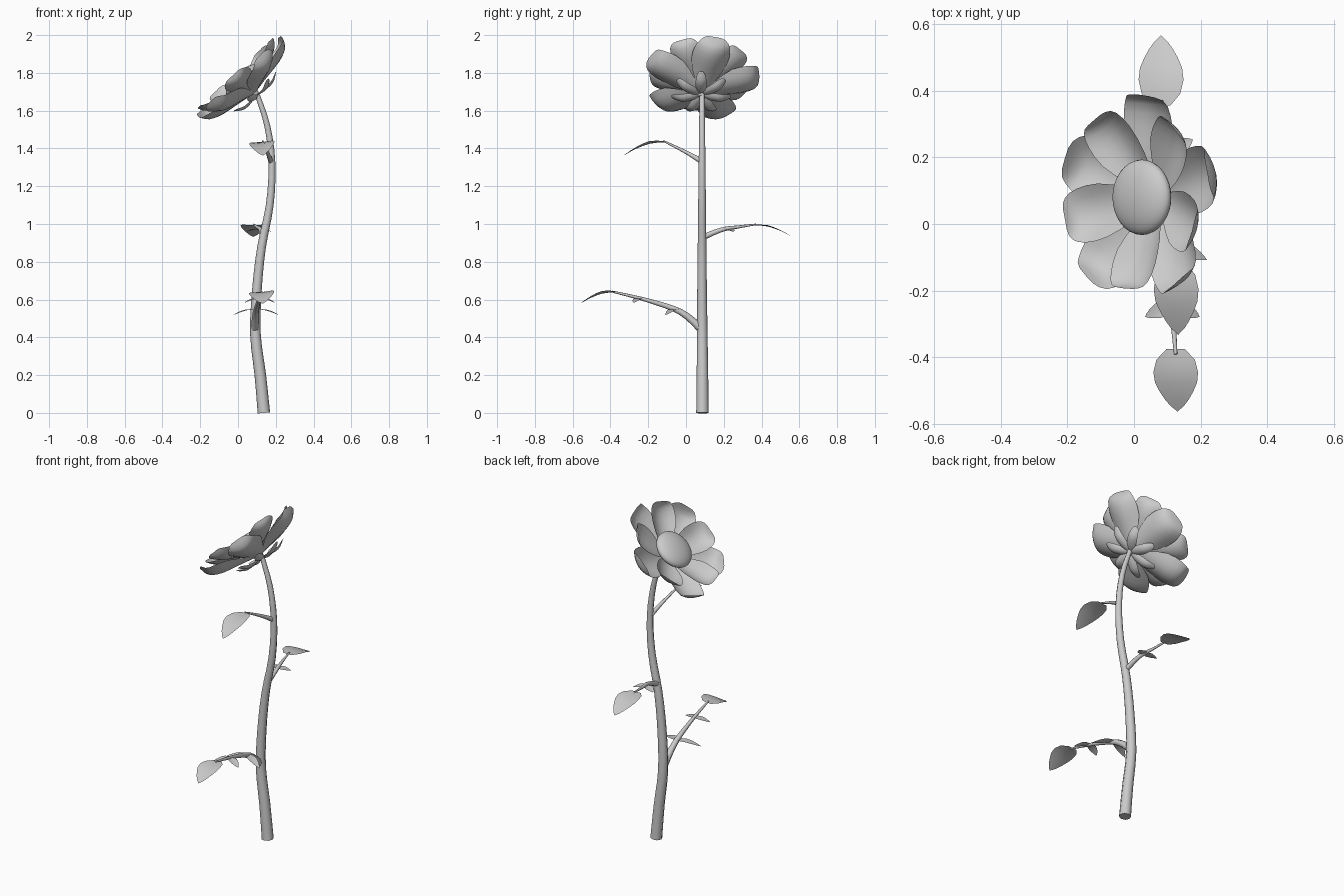
import bpy
from math import sin, pi, radians, sqrt
from mathutils import Vector, Matrix

if "Cube" in bpy.data.objects:
    bpy.data.objects.remove(bpy.data.objects["Cube"])


def lerp_points(pts, t):
    """Smooth (Catmull-Rom) sample of a short list of points."""
    n = len(pts) - 1
    i = min(int(t * n), n - 1)
    u = t * n - i
    p = [Vector(pts[max(0, min(n, i + k))]) for k in (-1, 0, 1, 2)]
    return 0.5 * (2 * p[1] + (p[2] - p[0]) * u + (2 * p[0] - 5 * p[1] + 4 * p[2] - p[3]) * u * u
                  + (3 * p[1] - p[0] - 3 * p[2] + p[3]) * u ** 3)


def blade(name, profile, width, matrix, cup=0.0, rows=10, cols=6):
    """Leaf-like sheet: profile is (length, height), width(t) is the half width."""
    verts, faces = [], []
    peak = max(width(i / 20) for i in range(21))
    for r in range(rows + 1):
        t = 1 - (1 - r / rows) ** 1.5
        p = lerp_points(profile, t)
        w = max(width(t), 0.0005)
        for c in range(cols + 1):
            s = 2 * c / cols - 1
            verts.append(matrix @ Vector((p.x, s * w, p.y + cup * (s * w / peak) ** 2)))
    for r in range(rows):
        for c in range(cols):
            a = r * (cols + 1) + c
            faces.append((a, a + cols + 1, a + cols + 2, a + 1))
    me = bpy.data.meshes.new(name)
    me.from_pydata(verts, [], faces)
    me.shade_smooth()
    ob = bpy.data.objects.new(name, me)
    bpy.context.collection.objects.link(ob)
    return ob


def tube(name, pts, r0, r1, steps=12):
    """Tapered round tube through points."""
    cu = bpy.data.curves.new(name, 'CURVE')
    cu.dimensions = '3D'
    cu.bevel_depth = 1
    cu.bevel_resolution = 2
    cu.use_fill_caps = True
    sp = cu.splines.new('POLY')
    sp.points.add(steps)
    for i, q in enumerate(sp.points):
        t = i / steps
        q.co = (*lerp_points(pts, t), 1)
        q.radius = r0 + (r1 - r0) * t
    sp.use_smooth = True
    ob = bpy.data.objects.new(name, cu)
    bpy.context.collection.objects.link(ob)
    bpy.ops.object.select_all(action='DESELECT')
    ob.select_set(True)
    bpy.context.view_layer.objects.active = ob
    bpy.ops.object.convert(target='MESH')
    bpy.ops.object.shade_smooth_by_angle(angle=radians(50))


# Stem
tube("stem", [(.137, .087, 0), (.118, .087, .2), (.092, .086, .42), (.1, .085, .65),
              (.125, .085, .88), (.168, .085, 1.1), (.18, .085, 1.32),
              (.155, .085, 1.52), (.1, .085, 1.69)], .033, .013, 24)

# Flower frame: local z is the tilted facing direction, local x points uphill
tilt = Matrix.Translation((.1, .08, 1.68)) @ Matrix.Rotation(radians(-43), 4, 'Y')


def rounded(base, peak, full=.52):
    """Half width growing from base to peak, closing in a round end."""
    def width(t):
        if t < full:
            return base + (peak - base) * sin(pi / 2 * t / full)
        return peak * sqrt(max(0, 1 - ((t - full) / (1 - full)) ** 2))
    return width


def ring(name, count, start, profile, width, cup):
    for i in range(count):
        m = tilt @ Matrix.Rotation(radians(start) + 2 * pi * i / count, 4, 'Z')
        blade(f"{name}_{i + 1}", profile, width, m, cup)


# Spoon-shaped petals in two rings, and sepals underneath
ring("outer_petal", 5, 14, [(.02, .02), (.09, .032), (.165, .042), (.235, .055), (.29, .085), (.308, .145)],
     rounded(.015, .1), .05)
ring("inner_petal", 5, 50, [(.02, .05), (.09, .066), (.155, .08), (.215, .098), (.26, .128), (.274, .165)],
     rounded(.015, .086), .04)
ring("sepal", 7, 0, [(.005, .005), (.05, -.008), (.11, -.008), (.162, .024)],
     rounded(.006, .03), .014)

# Flower centre dome
bpy.ops.mesh.primitive_uv_sphere_add(segments=32, ring_count=16, radius=1)
centre = bpy.context.object
centre.name = "flower_centre"
centre.matrix_world = tilt @ Matrix.Translation((0, 0, .112)) @ Matrix.Diagonal((.113, .113, .045, 1))
bpy.ops.object.shade_smooth_by_angle()

# Receptacle joining stem and flower
tube("receptacle", [tilt @ Vector((0, 0, h)) for h in (-.01, .04, .09)], .014, .04, 4)


def leaf(name, base, heading, length, half, drop, roll=0):
    m = (Matrix.Translation(base) @ Matrix.Rotation(radians(heading), 4, 'Z')
         @ Matrix.Rotation(radians(roll), 4, 'X'))
    prof = [(0, 0), (length * .35, -drop * .1), (length * .7, -drop * .5), (length, -drop)]
    outline = [(half * k, 0) for k in (.42, .84, 1, .95, .72, .4, 0)]
    blade(name, prof, lambda t: lerp_points(outline, t).x, m, half * .1, 8, 4)


# Side branches, each with a leaf at the tip
tube("lower_branch", [(.09, .075, .45), (.095, -.03, .535), (.11, -.2, .595), (.125, -.39, .642)], .022, .005)
tube("middle_branch", [(.13, .09, .93), (.12, .19, .97), (.1, .28, .985), (.083, .37, .998)], .016, .004)
tube("upper_branch", [(.175, .085, 1.33), (.155, 0, 1.38), (.13, -.12, 1.44)], .015, .004)
leaf("lower_leaf", (.125, -.375, .64), -90, .187, .067, .062, 5)
leaf("middle_leaf", (.081, .355, .994), 90, .21, .067, .062)
leaf("upper_leaf", (.126, -.115, 1.434), -90, .217, .067, .072, 5)

# Paired leaflets along the branches
for label, x, y, z, length, facing, drop in (("lower_inner", .096, -.05, .548, .135, -90, .03),
                                             ("lower_outer", .115, -.24, .605, .09, -90, .022),
                                             ("middle", .112, .22, .972, .072, 92, .012)):
    for side in (-1, 1):
        leaf(f"{label}_leaflet_{'left' if side > 0 else 'right'}", (x, y, z),
             facing + side * 65, length, .024, drop)
